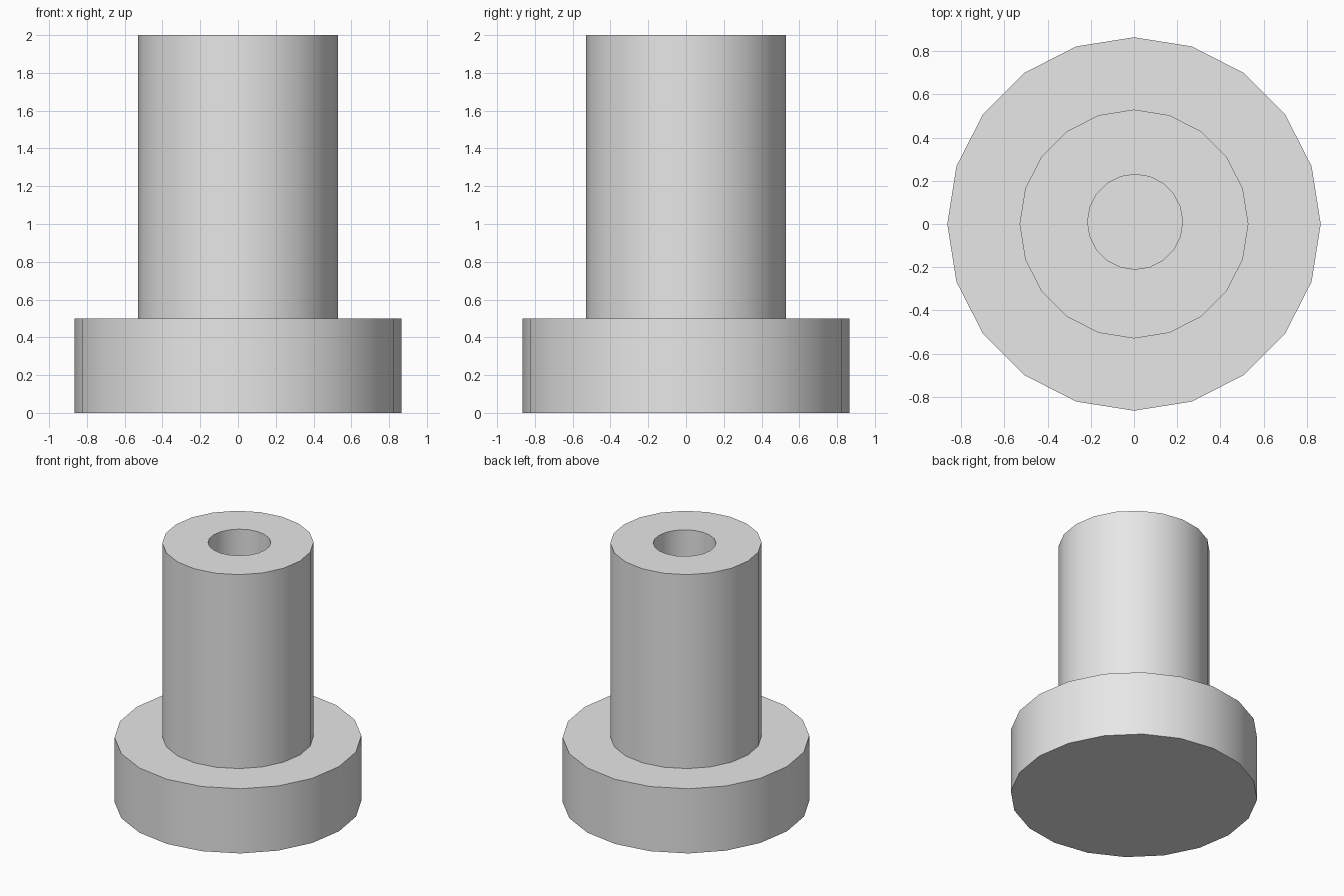
import bpy
import bmesh
import math

SIDES = 20

cube = bpy.data.objects.get("Cube")
if cube:
    bpy.data.objects.remove(cube, do_unlink=True)

# One plain grey for the whole part
grey = bpy.data.materials.new("plain grey")
grey.use_nodes = True
colour = (0.8, 0.8, 0.8, 1)
grey.diffuse_color = colour
grey.node_tree.nodes["Principled BSDF"].inputs["Base Color"].default_value = colour


def ring(bm, radius, z, centre=(0, 0)):
    """Add a regular ring of vertices."""
    return [bm.verts.new((centre[0] + radius * math.cos(math.tau * i / SIDES),
                          centre[1] + radius * math.sin(math.tau * i / SIDES), z))
            for i in range(SIDES)]


# Flanged bushing: flange, shaft and blind bore, outside to inside
bore = (0.005, 0.01)
sections = [
    (0.865, 0, (0, 0)),
    (0.865, 0.5, (0, 0)),
    (0.53, 0.5, (0, 0)),
    (0.53, 2, (0, 0)),
    (0.22, 2, bore),
    (0.22, 0.5, bore),
]
bm = bmesh.new()
rings = [ring(bm, *section) for section in sections]
for lower, upper in zip(rings, rings[1:]):
    for i in range(SIDES):
        j = (i + 1) % SIDES
        bm.faces.new((lower[i], lower[j], upper[j], upper[i]))

# Closed underside and bore floor
bm.faces.new(rings[0][::-1])
bm.faces.new(rings[-1])
bmesh.ops.recalc_face_normals(bm, faces=bm.faces)

mesh = bpy.data.meshes.new("flanged_bushing")
bm.to_mesh(mesh)
bm.free()
mesh.materials.append(grey)
bushing = bpy.data.objects.new("flanged_bushing", mesh)
bpy.context.collection.objects.link(bushing)

# Smooth round walls with sharp rims
bpy.ops.object.select_all(action='DESELECT')
bushing.select_set(True)
bpy.context.view_layer.objects.active = bushing
bpy.ops.object.shade_smooth_by_angle(angle=math.radians(30))
